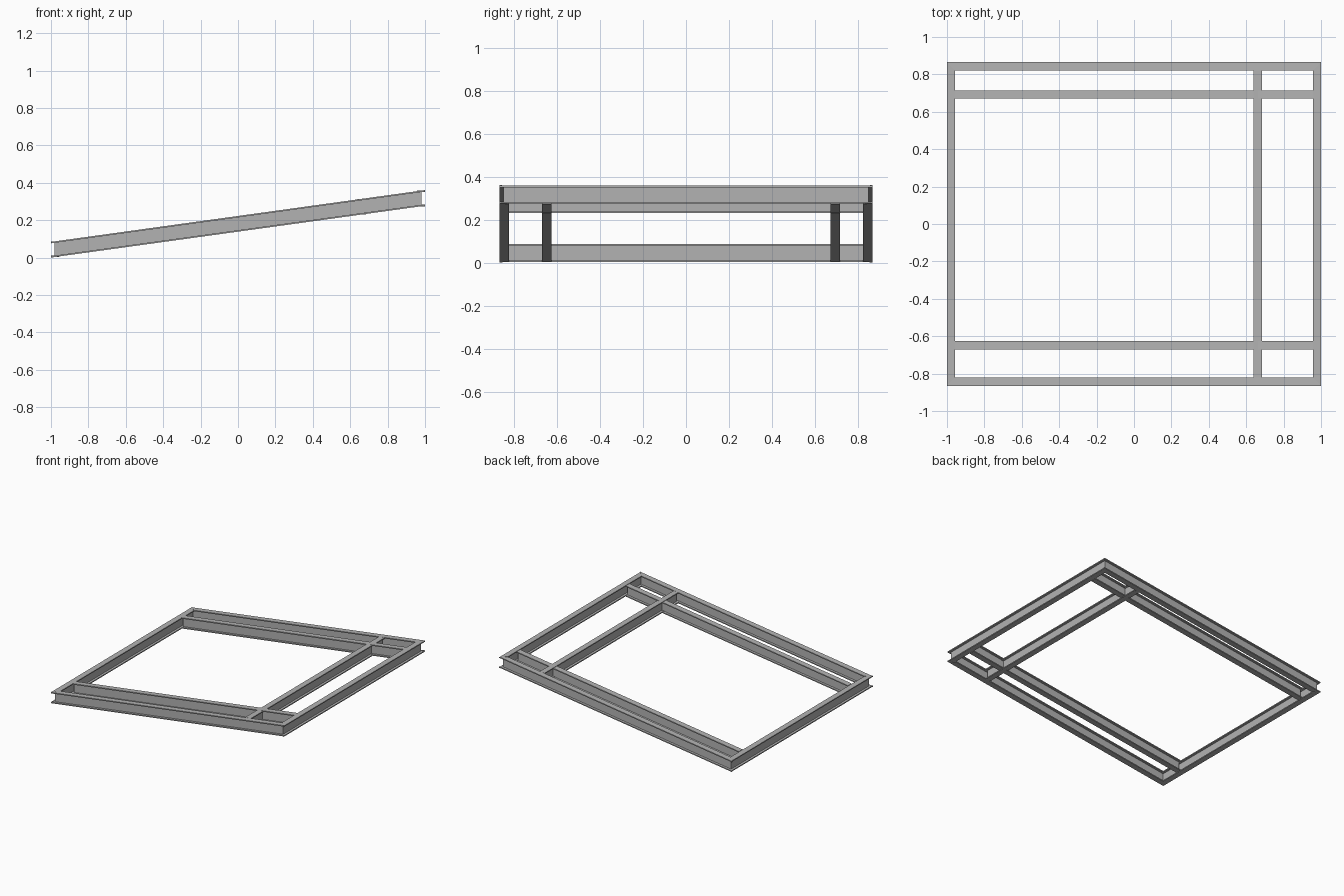
import bpy
import bmesh
from mathutils import Vector

cube = bpy.data.objects.get("Cube")
if cube:
    bpy.data.objects.remove(cube, do_unlink=True)

# Steel material
steel = bpy.data.materials.new("grey_steel")
steel.use_nodes = True
colour = (0.45, 0.45, 0.45, 1)
steel.diffuse_color = colour
steel.node_tree.nodes["Principled BSDF"].inputs["Base Color"].default_value = colour

# Frame centre lines and beam section
END_X, SIDE_Y, CROSS_X = 0.978, 0.844, 0.662
HALF_W, HALF_H = 0.022, 0.042
FLANGE, HALF_WEB = 0.008, 0.004
MID_Z, SLOPE = 0.1805, 0.1385


def height(x):
    return MID_Z + SLOPE * x


def i_profile():
    """Closed I section as (across, up) pairs."""
    inner = HALF_H - FLANGE
    right = [(HALF_W, -HALF_H), (HALF_W, -inner), (HALF_WEB, -inner),
             (HALF_WEB, inner), (HALF_W, inner), (HALF_W, HALF_H)]
    return right + [(-a, u) for a, u in reversed(right)]


def beam(name, start, end, mitre=0):
    """I beam between two points, upright section; mitre sign cuts both ends at 45 degrees."""
    start, end = Vector(start), Vector(end)
    flat = Vector((end.x - start.x, end.y - start.y, 0))
    along = flat.normalized()
    across = Vector((-along.y, along.x, 0))
    rise = Vector((0, 0, (end.z - start.z) / flat.length))
    bm = bmesh.new()
    rings = []
    for point, sign in ((start, -1), (end, 1)):
        rings.append([bm.verts.new(point + across * a + Vector((0, 0, u))
                                   + (along + rise) * (sign * mitre * a))
                      for a, u in i_profile()])
    first, last = rings
    n = len(first)
    for i in range(n):
        j = (i + 1) % n
        bm.faces.new((first[i], first[j], last[j], last[i]))
    bm.faces.new(first)
    bm.faces.new(last)
    bmesh.ops.recalc_face_normals(bm, faces=bm.faces)
    # Split the concave end caps cleanly
    bmesh.ops.triangulate(bm, faces=[f for f in bm.faces if len(f.verts) > 4])
    mesh = bpy.data.meshes.new(name)
    bm.to_mesh(mesh)
    bm.free()
    mesh.materials.append(steel)
    obj = bpy.data.objects.new(name, mesh)
    bpy.context.collection.objects.link(obj)
    return obj


def sloped_beam(name, y, reach, mitre=0):
    return beam(name, (-reach, y, height(-reach)), (reach, y, height(reach)), mitre)


def level_beam(name, x, reach, mitre=0):
    return beam(name, (x, -reach, height(x)), (x, reach, height(x)), mitre)


# Mitred outer frame
sloped_beam("front_side_beam", -SIDE_Y, END_X, -1)
sloped_beam("back_side_beam", SIDE_Y, END_X, 1)
level_beam("low_end_beam", -END_X, SIDE_Y, 1)
level_beam("high_end_beam", END_X, SIDE_Y, -1)

# Inner rails and cross beam
sloped_beam("front_inner_rail", -0.648, END_X - HALF_W)
sloped_beam("back_inner_rail", 0.693, END_X - HALF_W)
level_beam("cross_beam", CROSS_X, SIDE_Y - HALF_W)
